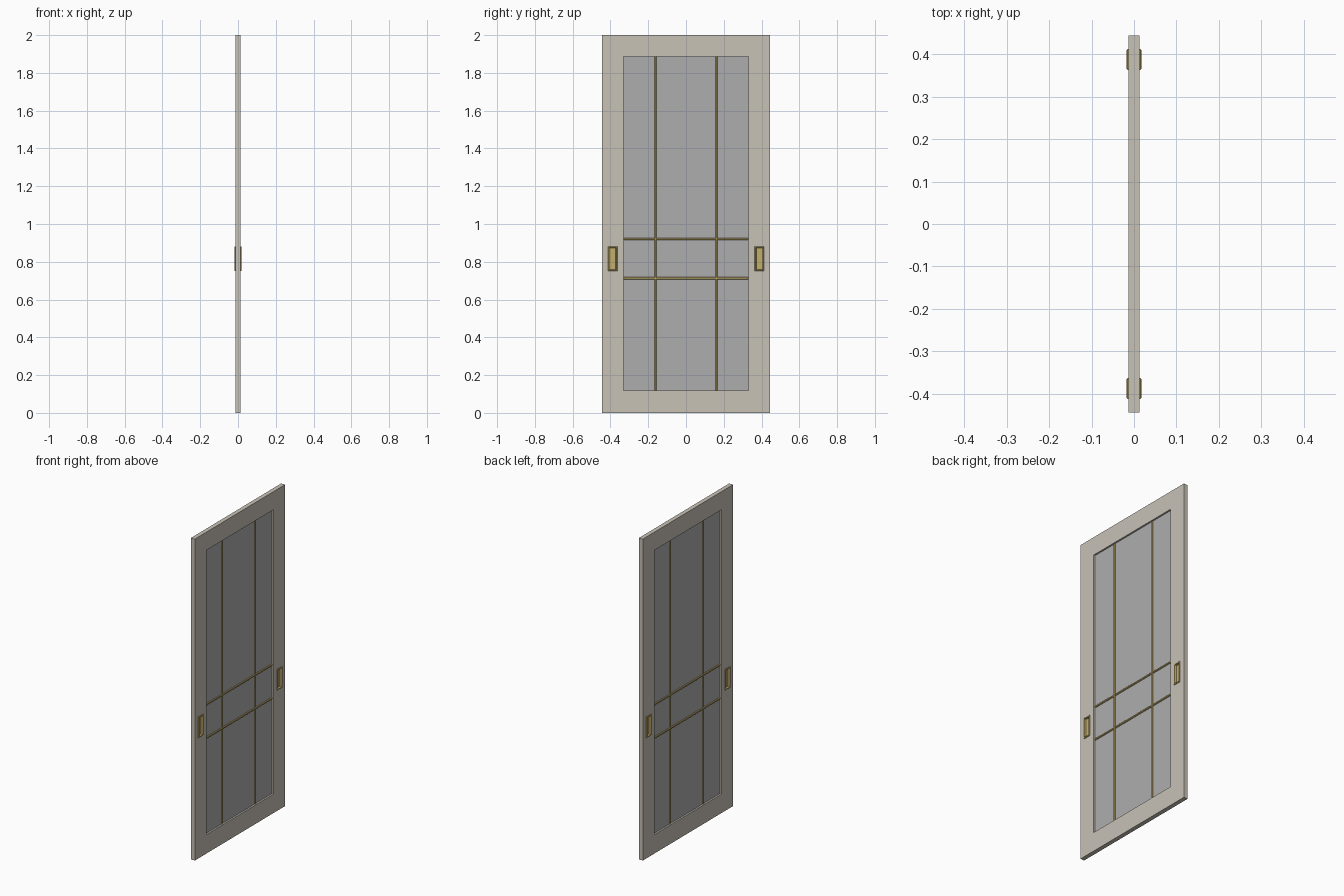
import bpy, bmesh
from mathutils import Matrix, Vector

if "Cube" in bpy.data.objects:
    bpy.data.objects.remove(bpy.data.objects["Cube"])


def material(name, color):
    m = bpy.data.materials.new(name)
    m.diffuse_color = color
    m.use_nodes = True
    m.node_tree.nodes["Principled BSDF"].inputs["Base Color"].default_value = m.diffuse_color
    return m


paint = material("warm_paint", (0.58, 0.54, 0.47, 1))
brass = material("brass", (0.55, 0.43, 0.15, 1))
glass = material("grey_glass", (0.42, 0.42, 0.43, 1))


def box(name, center, size, mat=None, bevel=0, recess=None):
    bm = bmesh.new()
    bmesh.ops.create_cube(bm, size=1, matrix=Matrix.Diagonal((*size, 1)))
    if recess:
        # dish both broad faces: sloped rim, flat lip, then a sunken floor
        for face in [f for f in bm.faces if abs(f.normal.x) > 0.9]:
            n = face.normal.copy()
            for thickness, push in recess:
                bmesh.ops.inset_region(bm, faces=[face], thickness=thickness, use_even_offset=True)
                bmesh.ops.translate(bm, verts=face.verts, vec=n * push)
    if bevel:
        bmesh.ops.bevel(bm, geom=bm.edges[:], offset=bevel, segments=1, affect='EDGES')
    mesh = bpy.data.meshes.new(name)
    bm.to_mesh(mesh)
    bm.free()
    obj = bpy.data.objects.new(name, mesh)
    obj.location = Vector(center)
    if mat:
        mesh.materials.append(mat)
    bpy.context.collection.objects.link(obj)
    return obj


def cut(target, name, center, size):
    cutter = box(name, center, size)
    cutter.hide_render = True
    cutter.display_type = 'WIRE'
    mod = target.modifiers.new(name, 'BOOLEAN')
    mod.operation = 'DIFFERENCE'
    mod.solver = 'EXACT'
    mod.object = cutter
    bpy.context.view_layer.objects.active = target
    bpy.ops.object.modifier_apply(modifier=mod.name)
    bpy.data.objects.remove(cutter)


# door frame with glazed opening and two pull slots
OPEN_Y, Z0, Z1 = 0.33, 0.118, 1.887
frame = box("door_frame", (0, 0, 1), (0.027, 0.888, 2), paint)
cut(frame, "opening_cutter", (0, 0, (Z0 + Z1) / 2), (0.1, 2 * OPEN_Y, Z1 - Z0))

# recessed brass pulls, visible on both faces
for side, label in ((-1, "left"), (1, "right")):
    c = (0, side * 0.388, 0.816)
    cut(frame, "slot_cutter", c, (0.1, 0.042, 0.122))
    box("flush_pull_" + label, c, (0.030, 0.050, 0.132), brass,
        recess=[(0.003, 0.003), (0.004, 0), (0.002, -0.012)])

# glass pane
box("glass_pane", (0, 0, (Z0 + Z1) / 2), (0.006, 2 * OPEN_Y, Z1 - Z0), glass)

# brass glazing bars
for i, y in enumerate((-0.162, 0.162)):
    box(f"vertical_bar_{i + 1}", (0, y, (Z0 + Z1) / 2), (0.018, 0.012, Z1 - Z0), brass, bevel=0.003)
for i, z in enumerate((0.713, 0.921)):
    box(f"horizontal_bar_{i + 1}", (0, 0, z), (0.018, 2 * OPEN_Y, 0.012), brass, bevel=0.003)
